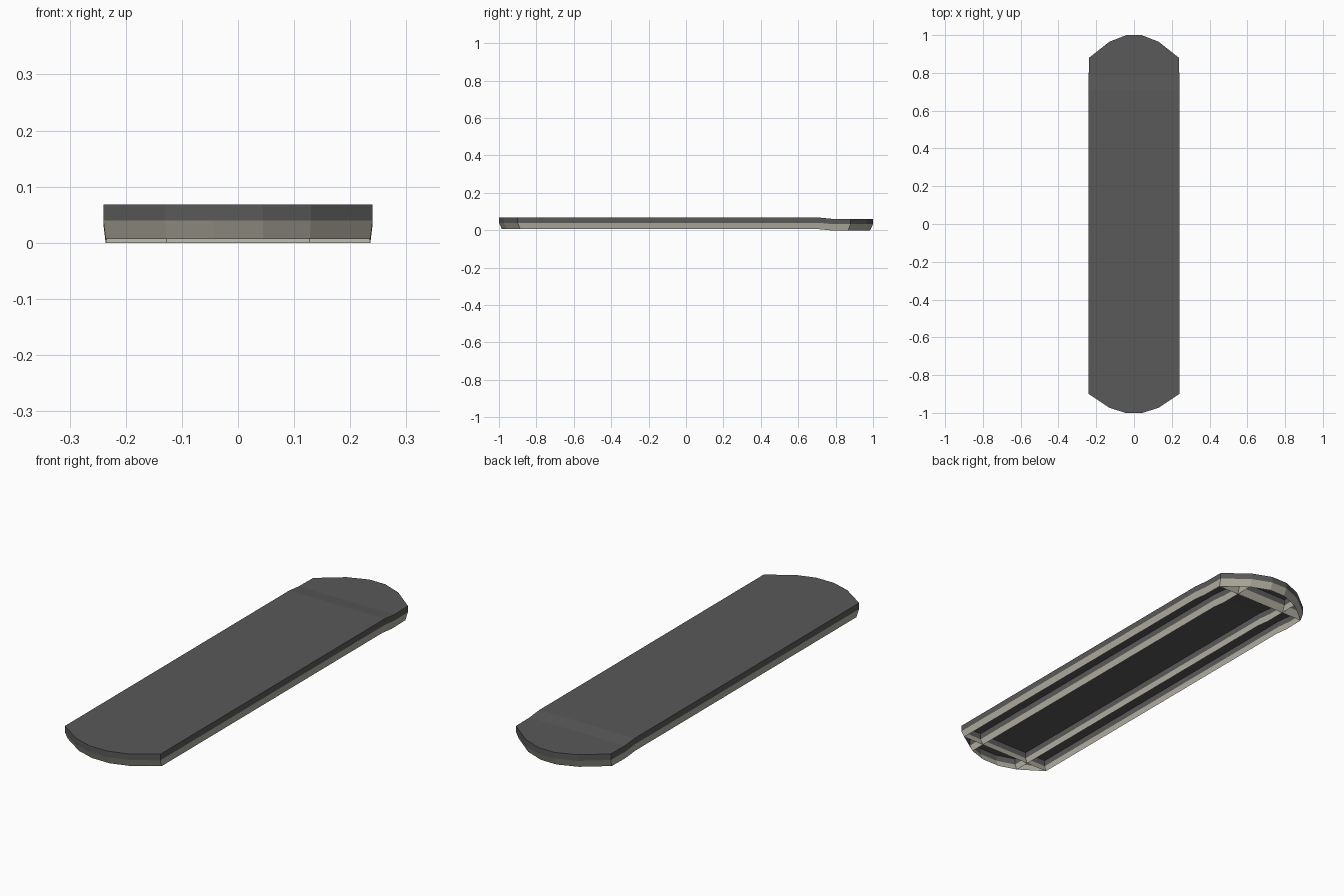
import bpy

if "Cube" in bpy.data.objects:
    bpy.data.objects.remove(bpy.data.objects["Cube"])

TOP, MID, LOW = 0.068, 0.040, 0.007


def material(name, color):
    m = bpy.data.materials.new(name)
    m.diffuse_color = color
    m.use_nodes = True
    m.node_tree.nodes["Principled BSDF"].inputs["Base Color"].default_value = m.diffuse_color
    return m


DARK = material("dark_grey", (0.10, 0.10, 0.10, 1))
BEIGE = material("beige", (0.43, 0.41, 0.34, 1))


def make(name, verts, faces, mat):
    mesh = bpy.data.meshes.new(name)
    mesh.from_pydata(verts, [], faces)
    mesh.materials.append(mat)
    ob = bpy.data.objects.new(name, mesh)
    bpy.context.collection.objects.link(ob)
    return ob


def place(x, y, z):
    # The back end sits slightly lower; the foot of each wall leans inward
    drop = 0.007 * min(max((y - 0.71) / 0.07, 0), 1)
    if z == LOW:
        x, y = x * 0.983, y * 0.985
    return (x, y, z - drop)


def band(name, path, z_high, z_low, mat, closed=False):
    n = len(path)
    verts = [place(x, y, z) for z in (z_low, z_high) for x, y in path]
    faces = [(i, (i + 1) % n, n + (i + 1) % n, n + i)
             for i in range(n if closed else n - 1)]
    make(name, verts, faces, mat)


def wall(name, path, closed=False):
    band(name + "_upper", path, TOP, MID, DARK, closed)
    band(name + "_lower", path, MID, LOW, BEIGE, closed)


# Right half of the outline, front to back
half = [(0.045, -1.0), (0.13, -0.973), (0.24, -0.90), (0.24, 0.71),
        (0.24, 0.78), (0.238, 0.88), (0.13, 0.965), (0.04, 1.0)]
outline = half + [(-x, y) for x, y in reversed(half)]

# Thin top sheet, one strip per outline step
verts = [place(s * x, y, TOP) for x, y in half for s in (-1, 1)]
faces = [(2 * i, 2 * i + 1, 2 * i + 3, 2 * i + 2) for i in range(len(half) - 1)]
make("top_sheet", verts, faces, DARK)

# Outer skirt
wall("skirt", outline, closed=True)

# Lengthwise ribs
for side, label in ((1, "right"), (-1, "left")):
    wall(label + "_rib", [(side * 0.13, y) for y in (-0.973, 0.71, 0.78, 0.965)])

# Cross ribs at each end
wall("front_cross_rib", [(-0.24, -0.90), (0.24, -0.90)])
wall("back_cross_rib", [(0.238, 0.88), (-0.238, 0.88)])
